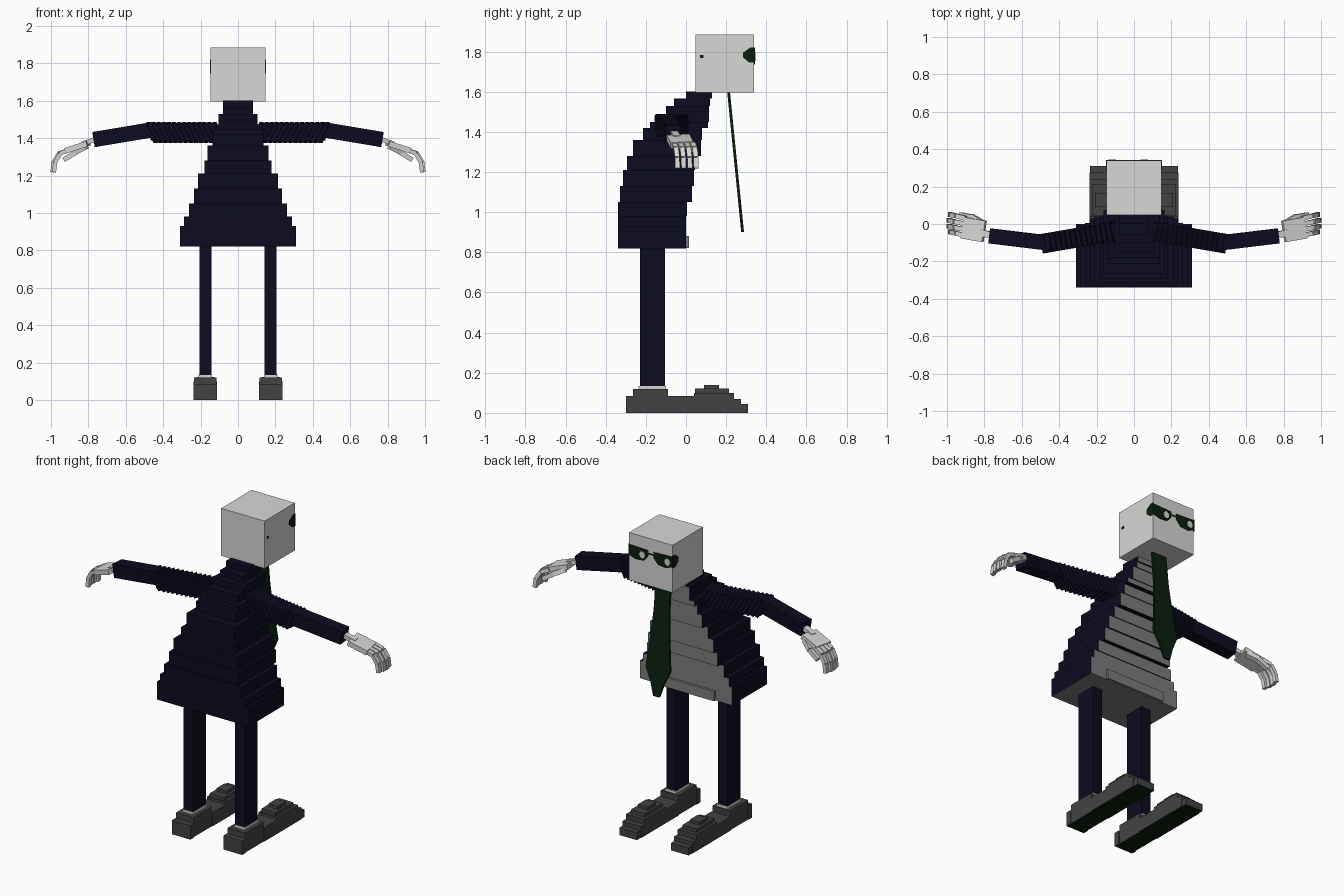
import bpy, bmesh, math
from mathutils import Vector, Matrix

if "Cube" in bpy.data.objects:
    bpy.data.objects.remove(bpy.data.objects["Cube"])


def mat(name, rgb):
    m = bpy.data.materials.new(name)
    m.diffuse_color = (*rgb, 1)
    m.use_nodes = True
    m.node_tree.nodes["Principled BSDF"].inputs["Base Color"].default_value = m.diffuse_color
    return m


NAVY = mat("navy cloth", (0.0035, 0.0035, 0.014))
PALE = mat("pale grey", (0.68, 0.68, 0.67))
SHIRT = mat("shirt grey", (0.2, 0.2, 0.2))
SHOE = mat("shoe grey", (0.055, 0.055, 0.055))
GREEN = mat("dark green", (0.003, 0.013, 0.004))


def finish(name, bm, *mats):
    me = bpy.data.meshes.new(name)
    bmesh.ops.recalc_face_normals(bm, faces=bm.faces[:])
    bm.normal_update()
    bm.to_mesh(me)
    bm.free()
    for m in mats:
        me.materials.append(m)
    ob = bpy.data.objects.new(name, me)
    bpy.context.collection.objects.link(ob)
    return ob


def box(bm, x0, x1, y0, y1, z0, z1):
    m = Matrix.Translation(((x0 + x1) / 2, (y0 + y1) / 2, (z0 + z1) / 2))
    bmesh.ops.create_cube(bm, size=1, matrix=m @ Matrix.Diagonal((x1 - x0, y1 - y0, z1 - z0, 1)))


def beam(bm, p, q, w, h, tilt=0):
    """Box from p to q, w wide and h high, tilted about its own width axis."""
    p, q = Vector(p), Vector(q)
    d = (q - p).normalized()
    side = Vector((0, 1, 0))
    side = (side - d * side.dot(d)).normalized()
    up = d.cross(side)
    rot = Matrix((d, side, up)).transposed().to_4x4()
    bmesh.ops.create_cube(bm, size=1, matrix=Matrix.Translation((p + q) / 2) @ rot
                          @ Matrix.Rotation(tilt, 4, 'Y')
                          @ Matrix.Diagonal(((q - p).length, w, h, 1)))


def slab(bm, pts, offset):
    """Extrude a closed outline of 3D points along an offset."""
    f = bm.faces.new([bm.verts.new(p) for p in pts])
    r = bmesh.ops.extrude_face_region(bm, geom=[f])
    bmesh.ops.translate(bm, vec=offset, verts=[v for v in r["geom"] if isinstance(v, bmesh.types.BMVert)])


# Coat: stacked hunched layers (z0, z1, half width, back y, front y)
LAYERS = [
    (0.82, 0.93, 0.31, -0.34, 0.0), (0.93, 0.98, 0.29, -0.34, 0.0),
    (0.98, 1.05, 0.262, -0.34, 0.005), (1.05, 1.13, 0.235, -0.33, 0.03),
    (1.13, 1.21, 0.215, -0.315, 0.04), (1.21, 1.28, 0.18, -0.295, 0.045),
    (1.28, 1.36, 0.162, -0.265, 0.075), (1.36, 1.42, 0.135, -0.215, 0.08),
    (1.42, 1.45, 0.135, -0.18, 0.11), (1.45, 1.49, 0.105, -0.15, 0.115),
    (1.49, 1.53, 0.105, -0.10, 0.115), (1.53, 1.565, 0.08, -0.06, 0.12),
    (1.565, 1.60, 0.08, 0.0, 0.13)]
bm = bmesh.new()
for z0, z1, w, yb, yf in LAYERS:
    box(bm, -w, w, yb, yf, z0, z1)
bm.normal_update()
for f in bm.faces:
    low = f.calc_center_median().z < 0.83
    f.material_index = int(f.normal.y > 0.5 or (f.normal.z < -0.5 and low))
finish("coat", bm, NAVY, SHIRT)

# Shirt hem plate
bm = bmesh.new()
box(bm, -0.2, 0.2, -0.01, 0.015, 0.821, 0.88)
finish("shirt_hem", bm, SHIRT)

# Head
bm = bmesh.new()
box(bm, -0.147, 0.147, 0.047, 0.34, 1.595, 1.885)
finish("head", bm, PALE)

# Glasses: two front lenses, wrapped ends and a bridge
bm = bmesh.new()
for s, inner in ((1, 0.015), (-1, 0.02)):
    lens = [(0.148, 1.815), (inner, 1.81), (inner, 1.775), (inner + 0.03, 1.74), (0.1, 1.735), (0.148, 1.75)]
    slab(bm, [(s * x, 0.338, z) for x, z in lens], (0, 0.005, 0))
    end = [(0.343, 1.82), (0.32, 1.82), (0.285, 1.795), (0.285, 1.77), (0.315, 1.745), (0.343, 1.745)]
    slab(bm, [(s * 0.146, y, z) for y, z in end], (s * 0.004, 0, 0))
box(bm, -0.025, 0.02, 0.338, 0.342, 1.787, 1.795)
box(bm, 0.146, 0.149, 0.07, 0.088, 1.768, 1.782)
finish("glasses", bm, GREEN)

# Eye glints on the lenses
bm = bmesh.new()
for x in (0.055, -0.115):
    slab(bm, [(x + 0.02 * math.cos(a * math.pi / 4), 0.34, 1.775 + 0.022 * math.sin(a * math.pi / 4))
              for a in range(8)], (0, 0.006, 0))
finish("eyes", bm, PALE)

# Tie: long hanging blade leaning forward
bm = bmesh.new()
half = [(0.05, 1.6), (0.052, 1.4), (0.068, 1.2), (0.083, 1.06), (0.045, 0.98), (0.02, 0.9)]
ring = half + [(-x, z) for x, z in reversed(half)]
slab(bm, [(x, 0.205 + (1.6 - z) * 0.1, z) for x, z in ring], (0, 0.014, 0))
finish("tie", bm, GREEN)

for s, tag in ((1, "right"), (-1, "left")):
    def P(x, y, z):
        return (s * x, y, z)

    # Leg and sock
    bm = bmesh.new()
    box(bm, *sorted((s * 0.142, s * 0.207)), -0.23, -0.105, 0.13, 0.83)
    finish(tag + "_leg", bm, NAVY)
    bm = bmesh.new()
    box(bm, *sorted((s * 0.138, s * 0.211)), -0.236, -0.099, 0.1, 0.135)
    finish(tag + "_sock", bm, PALE)

    # Shoe: stepped slices (y0, y1, top, inset)
    bm = bmesh.new()
    for y0, y1, top, ins in [(-0.3, -0.265, 0.085, 0), (-0.265, -0.09, 0.12, 0.004),
                             (-0.09, 0.04, 0.085, 0), (0.04, 0.24, 0.1, 0),
                             (0.045, 0.215, 0.122, 0.015), (0.09, 0.165, 0.14, 0.03),
                             (0.24, 0.275, 0.07, 0), (0.275, 0.31, 0.045, 0.004)]:
        box(bm, *sorted((s * (0.112 + ins), s * (0.238 - ins))), y0, y1, 0, top)
    bm.normal_update()
    for f in bm.faces:
        f.material_index = int(f.normal.z < -0.5)
    finish(tag + "_shoe", bm, SHOE, GREEN)

    # Ribbed upper arm: a core with tilted slices
    bm = bmesh.new()
    a, b = Vector(P(0.08, -0.035, 1.43)), Vector(P(0.46, -0.1, 1.43))
    beam(bm, a, b, 0.09, 0.085)
    n = 14
    for i in range(n):
        p, q = a.lerp(b, (i + 0.6) / n), a.lerp(b, (i + 1.4) / n)
        beam(bm, p, q, 0.105, 0.115, math.radians(28) * (1 if s > 0 else -1))
    finish(tag + "_upper_arm", bm, NAVY)

    # Forearm
    bm = bmesh.new()
    beam(bm, P(0.445, -0.103, 1.447), P(0.768, -0.064, 1.393), 0.08, 0.082)
    finish(tag + "_forearm", bm, NAVY)

    # Hand: wrist, palm, four curled fingers and a thumb
    bm = bmesh.new()
    beam(bm, P(0.76, -0.06, 1.395), P(0.83, -0.045, 1.37), 0.035, 0.025)
    beam(bm, P(0.80, -0.04, 1.373), P(0.915, -0.02, 1.335), 0.115, 0.03)
    for i in range(4):
        y = -0.062 + i * 0.031
        tip = 0.008 if i in (1, 2) else 0.0
        path = [(0.90, y, 1.34), (0.95 + tip, y + 0.012, 1.318),
                (0.977 + tip, y + 0.018, 1.272), (0.984 + tip, y + 0.02, 1.218)]
        for p, q in zip(path, path[1:]):
            beam(bm, P(*p), P(*q), 0.024, 0.022)
    beam(bm, P(0.81, 0.005, 1.355), P(0.87, 0.04, 1.325), 0.03, 0.028)
    beam(bm, P(0.865, 0.037, 1.325), P(0.93, 0.05, 1.285), 0.026, 0.026)
    finish(tag + "_hand", bm, PALE)
